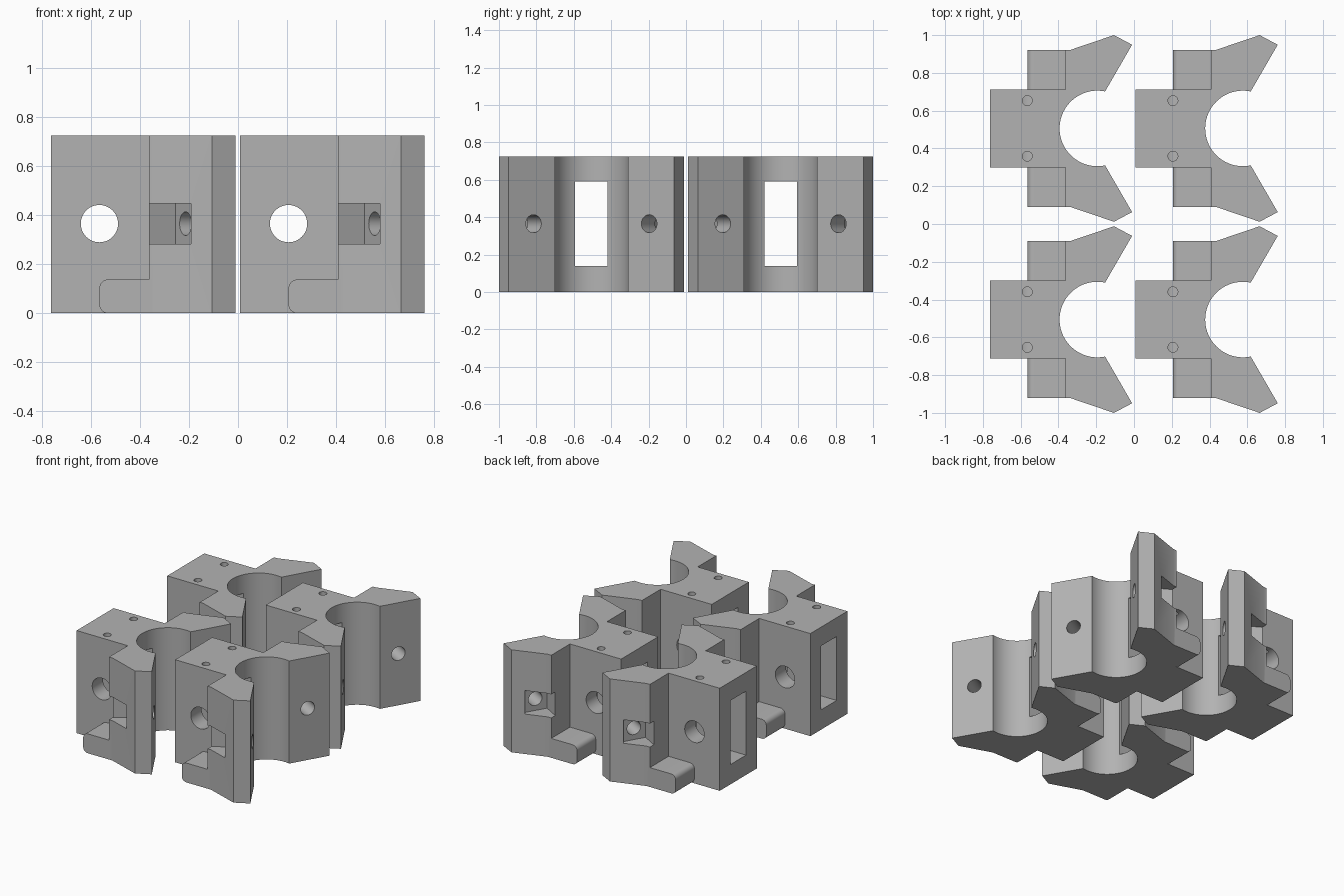
import bpy, bmesh, math
from mathutils import Matrix, Vector

if "Cube" in bpy.data.objects:
    bpy.data.objects.remove(bpy.data.objects["Cube"])

HEIGHT, MID = 0.725, 0.365
PITCH_X, HALF_Y = 0.771, 0.506

grey = bpy.data.materials.new("plain grey")
grey.diffuse_color = (0.45, 0.45, 0.45, 1)
grey.use_nodes = True
grey.node_tree.nodes["Principled BSDF"].inputs["Base Color"].default_value = grey.diffuse_color


def add_object(name, bm):
    bmesh.ops.recalc_face_normals(bm, faces=bm.faces)
    mesh = bpy.data.meshes.new(name)
    bm.to_mesh(mesh)
    bm.free()
    mesh.materials.append(grey)
    ob = bpy.data.objects.new(name, mesh)
    bpy.context.collection.objects.link(ob)
    return ob


def prism(name, points, offset):
    """Extrude a closed outline of 3D points along an offset."""
    bm = bmesh.new()
    face = bm.faces.new([bm.verts.new(p) for p in points])
    top = bmesh.ops.extrude_face_region(bm, geom=[face])["geom"]
    verts = [v for v in top if isinstance(v, bmesh.types.BMVert)]
    bmesh.ops.translate(bm, verts=verts, vec=offset)
    return add_object(name, bm)


def rod(name, start, end, radius, sides=48):
    a, b = Vector(start), Vector(end)
    turn = (b - a).to_track_quat('Z', 'Y').to_matrix().to_4x4()
    bm = bmesh.new()
    bmesh.ops.create_cone(bm, cap_ends=True, segments=sides, radius1=radius, radius2=radius,
                          depth=(b - a).length, matrix=Matrix.Translation((a + b) / 2) @ turn)
    return add_object(name, bm)


def combine(target, tool, operation):
    mod = target.modifiers.new(operation, 'BOOLEAN')
    mod.operation, mod.solver, mod.object = operation, 'EXACT', tool
    tool.hide_render = True
    bpy.context.view_layer.objects.active = target
    bpy.ops.object.modifier_apply(modifier=mod.name)
    bpy.data.objects.remove(tool)


# Bracket body with two angled wings
half = [(-0.763, 0.207), (-0.363, 0.207), (-0.363, 0.416), (-0.336, 0.416),
        (-0.106, 0.494), (-0.010, 0.443), (-0.165, 0.175)]
outline = half + [(x, -y) for x, y in reversed(half)]
bracket = prism("bracket", [(x, y, 0) for x, y in outline], (0, 0, HEIGHT))

# Low foot with rounded outer edges
r, top = 0.035, 0.137
foot = [(-0.350, 0), (-0.350, top)]
for cz, start in ((top - r, 90), (r, 180)):
    for i in range(9):
        a = math.radians(start + i * 90 / 8)
        foot.append((-0.565 + r + r * math.cos(a), cz + r * math.sin(a)))
combine(bracket, prism("foot", [(x, -0.416, z) for x, z in foot], (0, 0.832, 0)), 'UNION')

# Vertical bore, cross hole and rear window
combine(bracket, rod("bore", (-0.194, 0, -0.1), (-0.194, 0, 0.9), 0.2, 96), 'DIFFERENCE')
combine(bracket, rod("cross_hole", (-0.565, -0.6, MID), (-0.565, 0.6, MID), 0.076), 'DIFFERENCE')
window = [(-0.9, -0.087, 0.14), (-0.9, 0.087, 0.14), (-0.9, 0.087, 0.592), (-0.9, -0.087, 0.592)]
combine(bracket, prism("window", window, (0.65, 0, 0)), 'DIFFERENCE')

for s in (-1, 1):
    # Small screw holes in the top
    combine(bracket, rod("screw_hole", (-0.565, s * 0.147, MID), (-0.565, s * 0.147, 0.9), 0.026, 32),
            'DIFFERENCE')
    # Bolt hole through each wing, with a square nut pocket behind it
    axis = Vector((-0.866, s * 0.5, 0))
    side = Vector((0.5, s * 0.866, 0)) * 0.083
    up = Vector((0, 0, 0.083))
    seat = Vector((-0.214, s * 0.382, MID))
    pocket = [seat + side + up, seat + side - up, seat - side - up, seat - side + up]
    combine(bracket, prism("nut_pocket", pocket, axis * 0.3), 'DIFFERENCE')
    combine(bracket, rod("bolt_hole", seat - axis * 0.25, seat + axis * 0.05, 0.048), 'DIFFERENCE')

bpy.ops.object.select_all(action='DESELECT')
bracket.select_set(True)
bpy.context.view_layer.objects.active = bracket
bpy.ops.object.shade_smooth_by_angle(angle=math.radians(25))

# Two by two array of brackets
for ix in (0, 1):
    for sy in (-1, 1):
        ob = bracket if (ix, sy) == (0, -1) else bracket.copy()
        if ob is not bracket:
            bpy.context.collection.objects.link(ob)
        ob.location = (ix * PITCH_X, sy * HALF_Y, 0)
